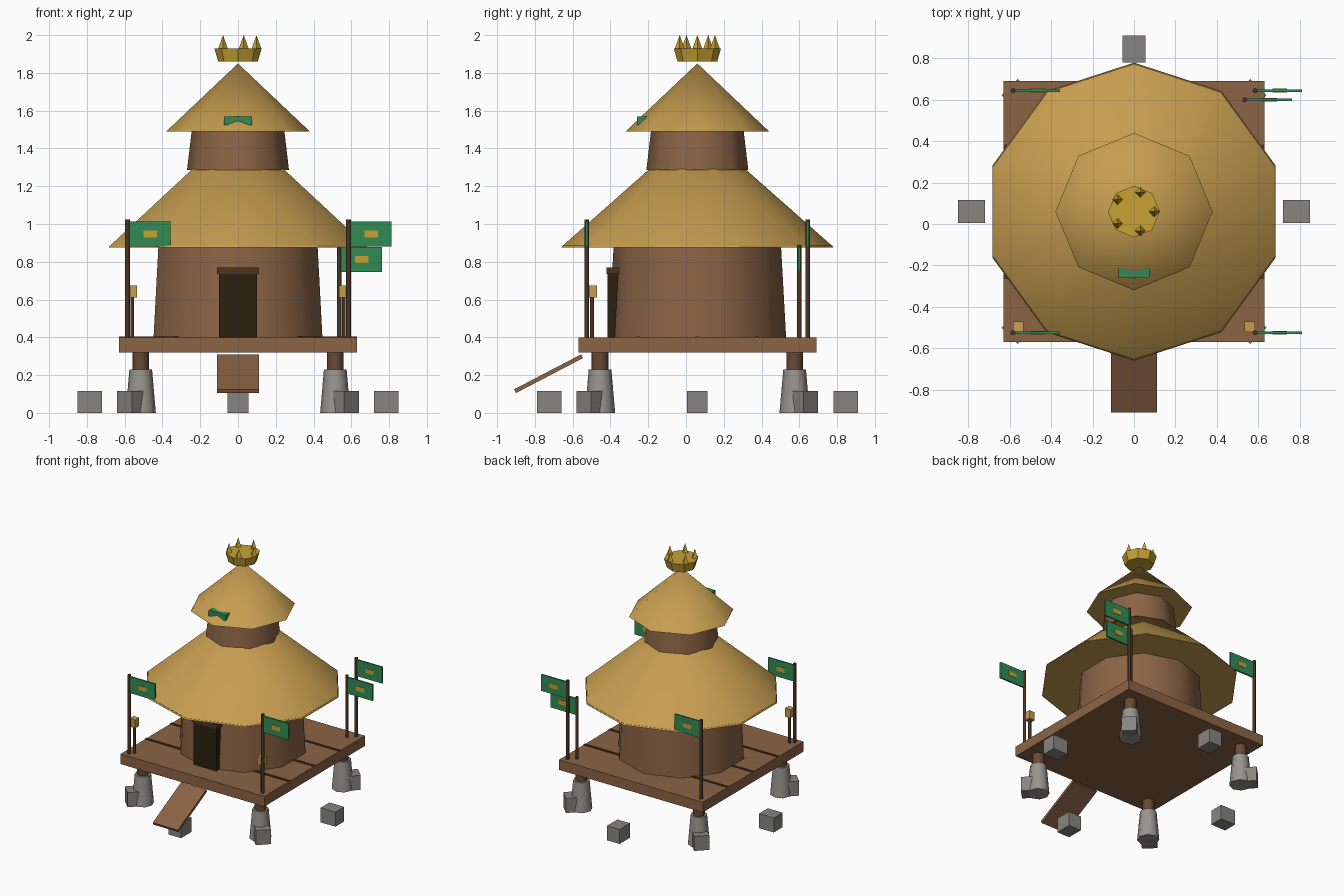
import bpy
import bmesh
from math import radians, cos, sin, tau, atan2, hypot
from mathutils import Matrix, Vector

cube = bpy.data.objects.get("Cube")
if cube:
    bpy.data.objects.remove(cube, do_unlink=True)

CY = 0.06  # centre of the hut in y


def material(name, r, g, b):
    m = bpy.data.materials.new(name)
    m.use_nodes = True
    m.diffuse_color = (r, g, b, 1)
    bsdf = m.node_tree.nodes["Principled BSDF"]
    bsdf.inputs["Base Color"].default_value = (r, g, b, 1)
    bsdf.inputs["Roughness"].default_value = 0.9
    return m


THATCH = material("thatch", 0.57, 0.34, 0.08)
WOOD = material("wood", 0.26, 0.127, 0.06)
POST = material("post_wood", 0.14, 0.068, 0.036)
DARK = material("dark_wood", 0.07, 0.036, 0.02)
SHADOW = material("doorway_black_brown", 0.025, 0.015, 0.005)
PIER = material("pier_stone", 0.31, 0.30, 0.275)
STONE = material("ground_stone", 0.24, 0.235, 0.215)
GREEN = material("green_cloth", 0.03, 0.26, 0.09)
GOLD = material("gold", 0.58, 0.36, 0.035)


def finish(name, bm, mat, smooth=None):
    me = bpy.data.meshes.new(name)
    bm.to_mesh(me)
    bm.free()
    me.materials.append(mat)
    ob = bpy.data.objects.new(name, me)
    bpy.context.collection.objects.link(ob)
    if smooth:
        bpy.ops.object.select_all(action='DESELECT')
        ob.select_set(True)
        bpy.context.view_layer.objects.active = ob
        bpy.ops.object.shade_smooth_by_angle(angle=radians(smooth))
    return ob


def box(name, mat, centre, size, rot=None):
    bm = bmesh.new()
    bmesh.ops.create_cube(bm, size=1)
    m = Matrix.Translation(centre) @ (rot or Matrix()) @ Matrix.Diagonal((*size, 1))
    bmesh.ops.transform(bm, matrix=m, verts=bm.verts)
    return finish(name, bm, mat)


def frustum(name, mat, x, y, z0, z1, r0, r1, sides, smooth=None):
    bm = bmesh.new()
    bmesh.ops.create_cone(bm, cap_ends=True, segments=sides, radius1=r0,
                          radius2=r1, depth=z1 - z0)
    bmesh.ops.remove_doubles(bm, verts=bm.verts, dist=0.0001)
    bmesh.ops.translate(bm, vec=(x, y, (z0 + z1) / 2), verts=bm.verts)
    return finish(name, bm, mat, smooth)


# Platform with plank seams and a sloping ramp
box("platform", WOOD, (0, CY, 0.36), (1.26, 1.26, 0.08))
for i in (-1, 0, 1):
    box("plank_seam", DARK, (0, CY + 0.315 * i, 0.401), (1.26, 0.02, 0.008))
top, foot = Vector((0, -0.55, 0.30)), Vector((0, -0.905, 0.115))
d = top - foot
box("ramp", WOOD, (top + foot) / 2, (0.22, hypot(d.y, d.z), 0.022),
    Matrix.Rotation(atan2(d.z, d.y), 4, 'X'))

# Stone piers and wooden stilts under each corner
for sx in (-1, 1):
    for sy in (-1, 1):
        x, y = sx * 0.515, CY + sy * 0.515
        frustum("pier", PIER, x, y, 0, 0.23, 0.08, 0.06, 8, 50)
        frustum("stilt", POST, x, y, 0.22, 0.34, 0.044, 0.044, 8, 50)

# Ring of loose stones on the ground
for i in range(8):
    a = tau * i / 8
    box("ground_stone", STONE, (0.785 * cos(a), CY + 0.785 * sin(a), 0.0575),
        (0.13, 0.11, 0.115), Matrix.Rotation(a, 4, 'Z'))

# Lower storey and its wide roof
frustum("lower_wall", WOOD, 0, CY, 0.40, 0.885, 0.47, 0.443, 10, 50)
frustum("eave", THATCH, 0, CY, 0.875, 0.885, 0.72, 0.715, 10)
frustum("lower_roof", THATCH, 0, CY, 0.885, 1.29, 0.713, 0.255, 10, 50)

# Upper storey and its pointed roof
frustum("upper_wall", WOOD, 0, CY, 1.285, 1.495, 0.27, 0.245, 8, 50)
frustum("upper_roof", THATCH, 0, CY, 1.49, 1.85, 0.38, 0, 8, 50)
box("roof_ribbon", GREEN, (0, -0.23, 1.547), (0.15, 0.06, 0.045))

# Doorway
box("door", SHADOW, (0, -0.365, 0.5675), (0.20, 0.10, 0.335))
box("lintel", DARK, (0, -0.37, 0.7525), (0.22, 0.10, 0.035))

# Floating crown
frustum("crown_band", GOLD, 0, CY, 1.86, 1.93, 0.105, 0.125, 8)
for i in range(5):
    a = tau * i / 5
    frustum("crown_spike", GOLD, 0.098 * cos(a), CY + 0.098 * sin(a),
            1.928, 2.0, 0.026, 0, 4)


# Flags on poles, with a gold patch showing on both faces
def flag(x, y, ztop):
    frustum("flag_pole", DARK, x, y, 0.40, ztop + 0.013, 0.012, 0.012, 8, 50)
    box("flag", GREEN, (x + 0.118, y, ztop - 0.065), (0.22, 0.012, 0.13))
    box("flag_patch", GOLD, (x + 0.12, y, ztop - 0.065), (0.07, 0.018, 0.036))


for sx in (-1, 1):
    for sy in (-1, 1):
        flag(sx * 0.585, CY + sy * 0.585, 1.012)
flag(0.535, 0.60, 0.877)

# Lanterns on short posts at the front corners
for sx in (-1, 1):
    frustum("lantern_post", DARK, sx * 0.56, -0.497, 0.40, 0.62, 0.011, 0.011, 6, 61)
    box("lantern", THATCH, (sx * 0.56, -0.497, 0.643), (0.05, 0.05, 0.065))
